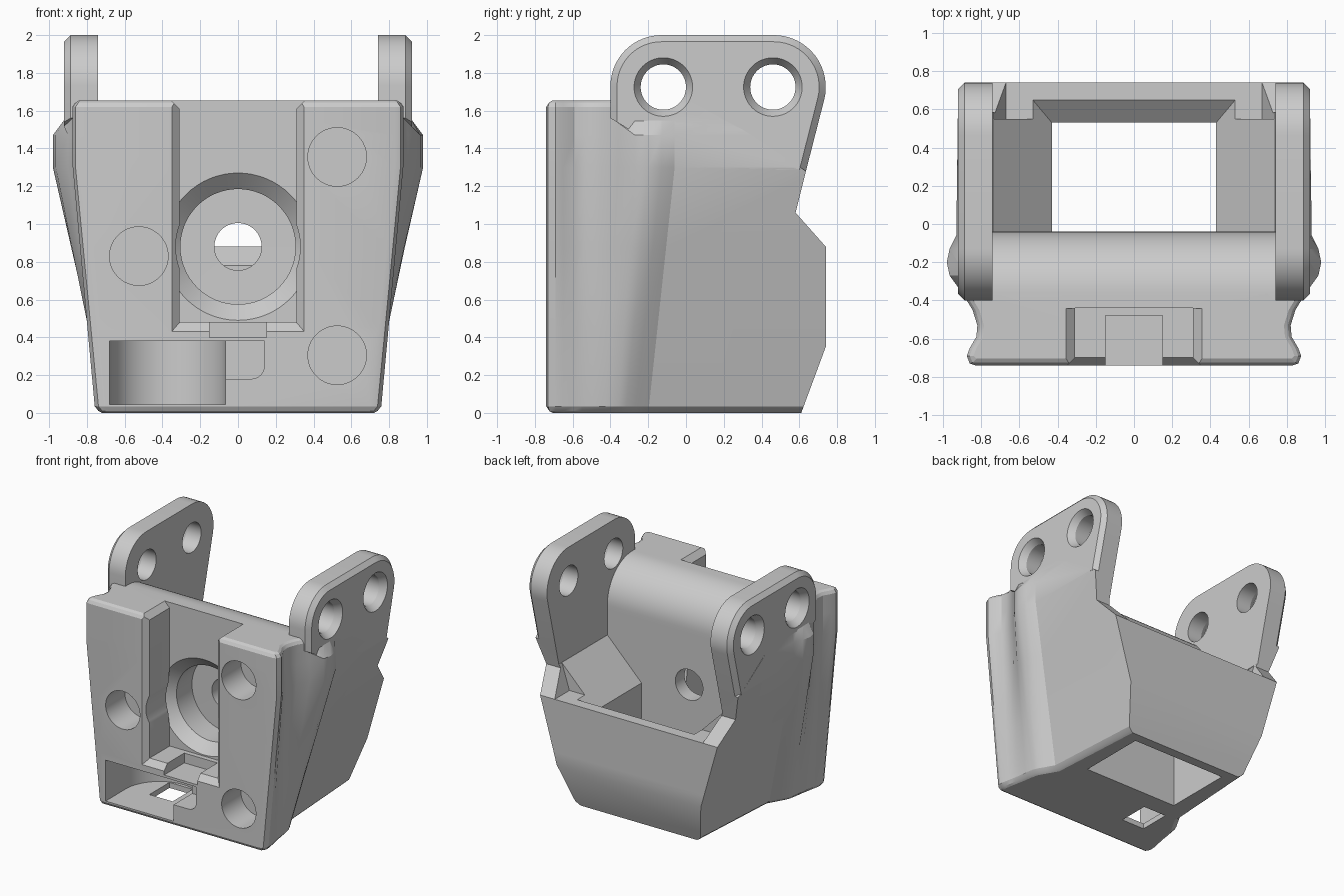
import bpy, bmesh, math
from mathutils import Vector

if "Cube" in bpy.data.objects:
    bpy.data.objects.remove(bpy.data.objects["Cube"])

GREY = (0.6, 0.6, 0.6, 1)
grey = bpy.data.materials.new("matte grey")
grey.use_nodes = True
grey.diffuse_color = GREY
grey.node_tree.nodes["Principled BSDF"].inputs["Base Color"].default_value = GREY


def loft(name, rings):
    """Closed solid through a list of equal-length rings."""
    bm = bmesh.new()
    rows = [[bm.verts.new(p) for p in ring] for ring in rings]
    n = len(rows[0])
    for a, b in zip(rows, rows[1:]):
        for i in range(n):
            j = (i + 1) % n
            bm.faces.new((a[i], a[j], b[j], b[i]))
    bm.faces.new(rows[0])
    bm.faces.new(rows[-1])
    bmesh.ops.recalc_face_normals(bm, faces=bm.faces)
    mesh = bpy.data.meshes.new(name)
    bm.to_mesh(mesh)
    bm.free()
    mesh.materials.append(grey)
    obj = bpy.data.objects.new(name, mesh)
    bpy.context.collection.objects.link(obj)
    return obj


def place(axis, u, v, w):
    return {"X": (w, u, v), "Y": (u, w, v), "Z": (u, v, w)}[axis]


def prism(name, axis, points, lo, hi):
    return loft(name, [[place(axis, u, v, w) for u, v in points] for w in (lo, hi)])


def rect(u0, u1, v0, v1):
    return [(u0, v0), (u1, v0), (u1, v1), (u0, v1)]


def tapered(name, axis, steps):
    """Rectangular loft; each step is (position, rectangle)."""
    return loft(name, [[place(axis, u, v, w) for u, v in r] for w, r in steps])


def arc(cu, cv, r, start, end, n=16):
    angles = [math.radians(start + (end - start) * i / n) for i in range(n + 1)]
    return [(cu + r * math.cos(a), cv + r * math.sin(a)) for a in angles]


def turned(name, axis, cu, cv, steps):
    """Round loft; each step is (position, radius)."""
    return loft(name, [[place(axis, u, v, w) for u, v in arc(cu, cv, r, 0, 360, 64)[:-1]]
                       for w, r in steps])


def boolean(target, tool, operation="DIFFERENCE"):
    mod = target.modifiers.new("cut", "BOOLEAN")
    mod.object, mod.operation, mod.solver = tool, operation, "EXACT"
    bpy.context.view_layer.objects.active = target
    bpy.ops.object.modifier_apply(modifier=mod.name)
    bpy.data.objects.remove(tool)


# Body: waisted plan outline, tapering towards the foot
foot = [(-.74, .70), (-.73, .735), (-.69, .755), (-.65, .755), (-.60, .745), (-.55, .735),
        (-.50, .725), (-.43, .715), (-.36, .70), (-.32, .68), (-.27, .65), (-.20, .61), (.76, .55)]
brow = [(-.74, .83), (-.73, .86), (-.69, .875), (-.65, .86), (-.59, .825), (-.53, .82),
        (-.45, .845), (-.36, .90), (-.27, .965), (-.20, .98), (-.13, .965), (-.06, .93), (.76, .92)]
neck = [(y, min(x, .92)) for y, x in brow]


def body_ring(z, outline, inset=0):
    half = [(max(y, -.74 + inset), x - inset) for y, x in outline]
    return [(x, y, z) for y, x in half] + [(-x, y, z) for y, x in reversed(half)]


def blend(t):
    return [(a + (c - a) * t, b + (d - b) * t) for (a, b), (c, d) in zip(foot, brow)]


body = loft("bracket_body", [
    body_ring(0, foot, .035), body_ring(.01, foot, .016), body_ring(.035, blend(.03)),
    body_ring(.45, blend(.35)), body_ring(.88, blend(.68)),
    body_ring(1.3, brow), body_ring(1.47, brow), body_ring(1.55, neck), body_ring(1.62, neck),
    body_ring(1.643, neck, .015), body_ring(1.655, neck, .035)])
boolean(body, prism("side_profile", "X", [
    (-.9, -.1), (.573, -.1), (.74, .35), (.74, .88), (.58, 1.06), (.635, 1.28),
    (.3, 1.5), (0, 1.64), (0, 1.8), (-.9, 1.8)], -1.2, 1.2), "INTERSECT")

# Ears: rounded plates with a chamfered outer rim
ear_outline = ([(-.4, 1.56), (-.3, 1.5), (-.15, 1.46), (0, 1.44), (.3, 1.36), (.635, 1.28)]
               + arc(.465, 1.725, .275, -15, 90) + arc(-.13, 1.73, .27, 90, 180))
for side in (-1, 1):
    ear = prism("ear", "X", ear_outline, side * .7, side * .922)
    bm = bmesh.new()
    bm.from_mesh(ear.data)
    rim = [e for e in bm.edges if all(abs(v.co.x) > .9 for v in e.verts)
           and (e.verts[0].co.z + e.verts[1].co.z > 3.2 or e.verts[0].co.y + e.verts[1].co.y > 1.2)]
    bmesh.ops.bevel(bm, geom=rim, offset=.035, segments=1, affect="EDGES")
    bm.to_mesh(ear.data)
    bm.free()
    boolean(body, ear, "UNION")

# Inner cavity: rolled front lip, funnel floor and open bottom
boolean(body, prism("cavity", "X", arc(-.36, 1.335, .32, 90, 0)
                    + [(-.04, 1.09), (1, 1.09), (1, 2.2), (-.6, 2.2), (-.6, 1.655)], -.74, .74))
boolean(body, tapered("funnel", "Z", [
    (-.1, rect(-.43, .43, -.04, .53)), (.78, rect(-.43, .43, -.04, .53)),
    (1.09, rect(-.739, .739, -.04, .9)), (1.3, rect(-.739, .739, -.04, .9))]))
boolean(body, tapered("rear_rim", "Z", [
    (.88, rect(-.67, .67, .55, 1)), (1.09, rect(-.738, .738, .55, 1)),
    (1.3, rect(-.738, .738, .55, 1))]))

# Countersunk ear holes
for y in (-.12, .46):
    boolean(body, turned("ear_hole", "X", y, 1.725, [
        (-1.1, .155), (-.922, .155), (-.87, .12), (.87, .12), (.922, .155), (1.1, .155)]))

# Front channel with chamfered mouth and a notch in its floor
boolean(body, prism("channel", "Y", rect(-.31, .31, .48, 2), -.9, -.44))
boolean(body, tapered("channel_front", "Y", [
    (-.75, rect(-.36, .36, .42, 2)), (-.69, rect(-.3, .3, .49, 2))]))
boolean(body, tapered("channel_top", "Z", [
    (1.6, rect(-.3, .3, -.9, -.441)), (1.665, rect(-.365, .365, -.9, -.441))]))
boolean(body, prism("floor_notch", "Y", rect(-.15, .15, .4, .6), -.9, -.48))

# Stepped bore through the front wall
boolean(body, turned("bore", "Y", 0, .88, [
    (-.9, .33), (-.46, .33), (-.44, .39), (-.36, .305), (-.16, .305), (-.159, .125), (.1, .125)]))

# Blind round holes in the front face
for x, z in ((.525, 1.355), (.525, .305), (-.525, .83)):
    boolean(body, turned("front_hole", "Y", x, z, [(-.9, .155), (-.49, .155)]))

# Round-ended pocket, its side slot and its drain
boolean(body, prism("pocket", "Z", [(-.68, -.9), (-.065, -.9)]
                    + arc(-.3725, -.48, .3075, 0, 180, 32), .045, .38))
boolean(body, prism("side_slot", "Y", [(-.15, .38), (-.15, .18)]
                    + arc(.07, .25, .07, -90, 0, 8) + [(.14, .38)], -.9, -.5))
boolean(body, prism("drain", "Z", rect(-.48, -.27, -.46, -.2), -.1, .1))

# Smooth shading with crisp edges
bpy.ops.object.select_all(action="DESELECT")
body.select_set(True)
bpy.context.view_layer.objects.active = body
bpy.ops.object.shade_smooth_by_angle(angle=math.radians(25))
